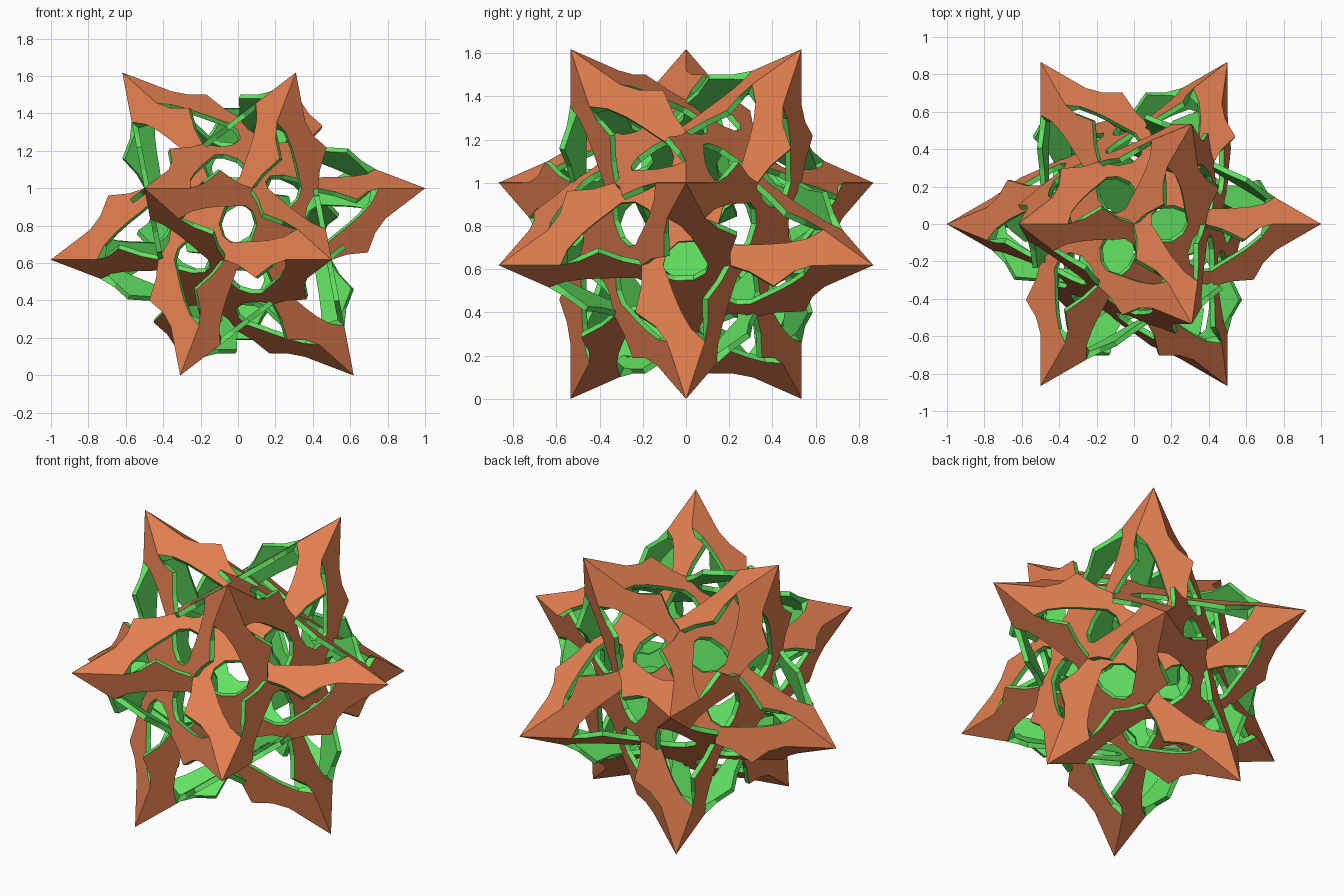
import bpy, bmesh, math
from mathutils import Vector, Matrix

if "Cube" in bpy.data.objects:
    bpy.data.objects.remove(bpy.data.objects["Cube"])

MID = 0.809         # height of the centre
DIST = 0.4557       # distance of each panel from the centre
THICK = 0.028       # plate thickness

def material(name, color):
    m = bpy.data.materials.new(name)
    m.diffuse_color = color
    m.use_nodes = True
    m.node_tree.nodes["Principled BSDF"].inputs["Base Color"].default_value = m.diffuse_color
    return m

outer_mat = material("outer_orange", (0.76, 0.21, 0.08, 1))
inner_mat = material("inner_green", (0.12, 0.76, 0.12, 1))

# The 12 star tips: icosahedron corners standing on a three-fold axis
tips = []
for radius, z, start in ((0.618, 0.809, 60), (1.0, 0.191, 0)):
    for k in range(3):
        a = math.radians(start + 120 * k)
        p = Vector((radius * math.cos(a), radius * math.sin(a), z))
        tips += [p, -p]

# One fifth of the panel outline: x runs from the panel centre to the tip.
# The last number is 1 where the edge is mitred against the next panel.
fifth = [(0.282, -0.205, 0), (0.378, -0.206, 0), (0.503, -0.235, 0),
         (0.569, -0.143, 0), (0.646, -0.0865, 1), (0.9123, 0, 1),
         (0.641, 0.088, 1), (0.582, 0.025, 0), (0.50, -0.022, 0),
         (0.42, -0.055, 0), (0.34, -0.083, 0), (0.282, -0.105, 0),
         (0.22, -0.09, 0), (0.17, -0.035, 0), (0.165, 0.05, 0), (0.20, 0.13, 0)]

# Panel: orange outside, green back and edges
bm = bmesh.new()
top, low = [], []
for k in range(5):
    turn = Matrix.Rotation(math.radians(72 * k), 3, 'Z')
    for x, y, mitre in fifth:
        s = 1 - THICK / DIST if mitre else 1
        top.append(bm.verts.new(turn @ Vector((x, y, 0))))
        low.append(bm.verts.new(turn @ Vector((x * s, y * s, -THICK))))
bm.faces.new(top).material_index = 0
bm.faces.new(low[::-1]).material_index = 1
for i in range(len(top)):
    j = (i + 1) % len(top)
    bm.faces.new((top[i], low[i], low[j], top[j])).material_index = 1
panel = bpy.data.meshes.new("star_panel")
bm.to_mesh(panel)
bm.free()
panel.materials.append(outer_mat)
panel.materials.append(inner_mat)

# Twelve panels, each facing one tip and reaching that tip's five neighbours
for i, t in enumerate(tips):
    n = t.normalized()
    near = next(p for p in tips if 0.3 < p.normalized().dot(n) < 0.6)
    e = (near - n * near.dot(n)).normalized()
    f = n.cross(e)
    rot = Matrix((e, f, n)).transposed().to_4x4()
    ob = bpy.data.objects.new(f"star_panel_{i + 1}", panel)
    ob.matrix_world = Matrix.Translation(n * DIST + Vector((0, 0, MID))) @ rot
    bpy.context.collection.objects.link(ob)
